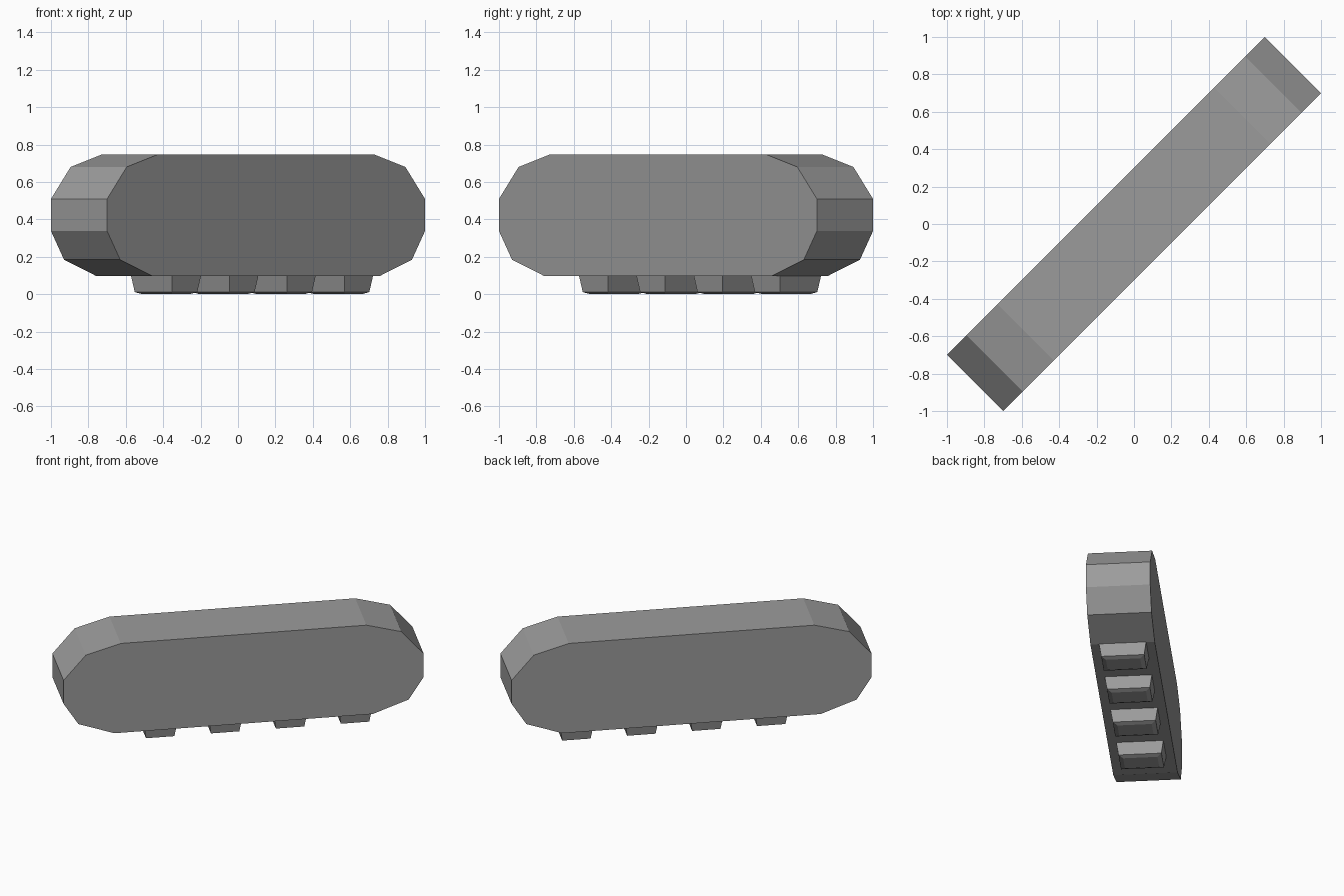
import bpy, bmesh, math

if "Cube" in bpy.data.objects:
    bpy.data.objects.remove(bpy.data.objects["Cube"])

R2 = math.sqrt(2)
ANGLE = math.radians(45)      # the whole model lies along the x = y diagonal

dark_grey = bpy.data.materials.new("dark_grey")
dark_grey.diffuse_color = (0.33, 0.33, 0.33, 1)
dark_grey.use_nodes = True
dark_grey.node_tree.nodes["Principled BSDF"].inputs["Base Color"].default_value = dark_grey.diffuse_color


def loft(name, rings):
    """Closed solid through matching rings of points, turned onto the diagonal."""
    bm = bmesh.new()
    loops = [[bm.verts.new(p) for p in ring] for ring in rings]
    n = len(loops[0])
    for a, b in zip(loops, loops[1:]):
        for i in range(n):
            j = (i + 1) % n
            bm.faces.new((a[i], a[j], b[j], b[i]))
    bm.faces.new(loops[0])
    bm.faces.new(loops[-1])
    bmesh.ops.recalc_face_normals(bm, faces=bm.faces)
    mesh = bpy.data.meshes.new(name)
    bm.to_mesh(mesh)
    bm.free()
    mesh.materials.append(dark_grey)
    obj = bpy.data.objects.new(name, mesh)
    obj.rotation_euler.z = ANGLE
    bpy.context.collection.objects.link(obj)
    return obj


# Body: half profile (distance along diagonal, height), mirrored and extruded
half = [(0.61, 0.098), (0.78, 0.184), (0.85, 0.338),
        (0.85, 0.509), (0.745, 0.68), (0.58, 0.746)]
profile = half + [(-s, z) for s, z in reversed(half)]
loft("body", [[(s * R2, y * R2, z) for s, z in profile] for y in (-0.15, 0.15)])


# Feet: four tapered blocks with a chamfered underside
def foot_ring(centre, inset, z):
    hx, hy = 0.077 - inset, 0.11 - inset
    return [((centre + sx * hx) * R2, sy * hy * R2, z)
            for sx, sy in ((-1, -1), (1, -1), (1, 1), (-1, 1))]


for i in range(4):
    c = -0.385 + i * 0.3067
    loft(f"foot_{i + 1}", [foot_ring(c, 0.0, 0.098),
                           foot_ring(c, 0.01, 0.011),
                           foot_ring(c, 0.03, 0.0)])
